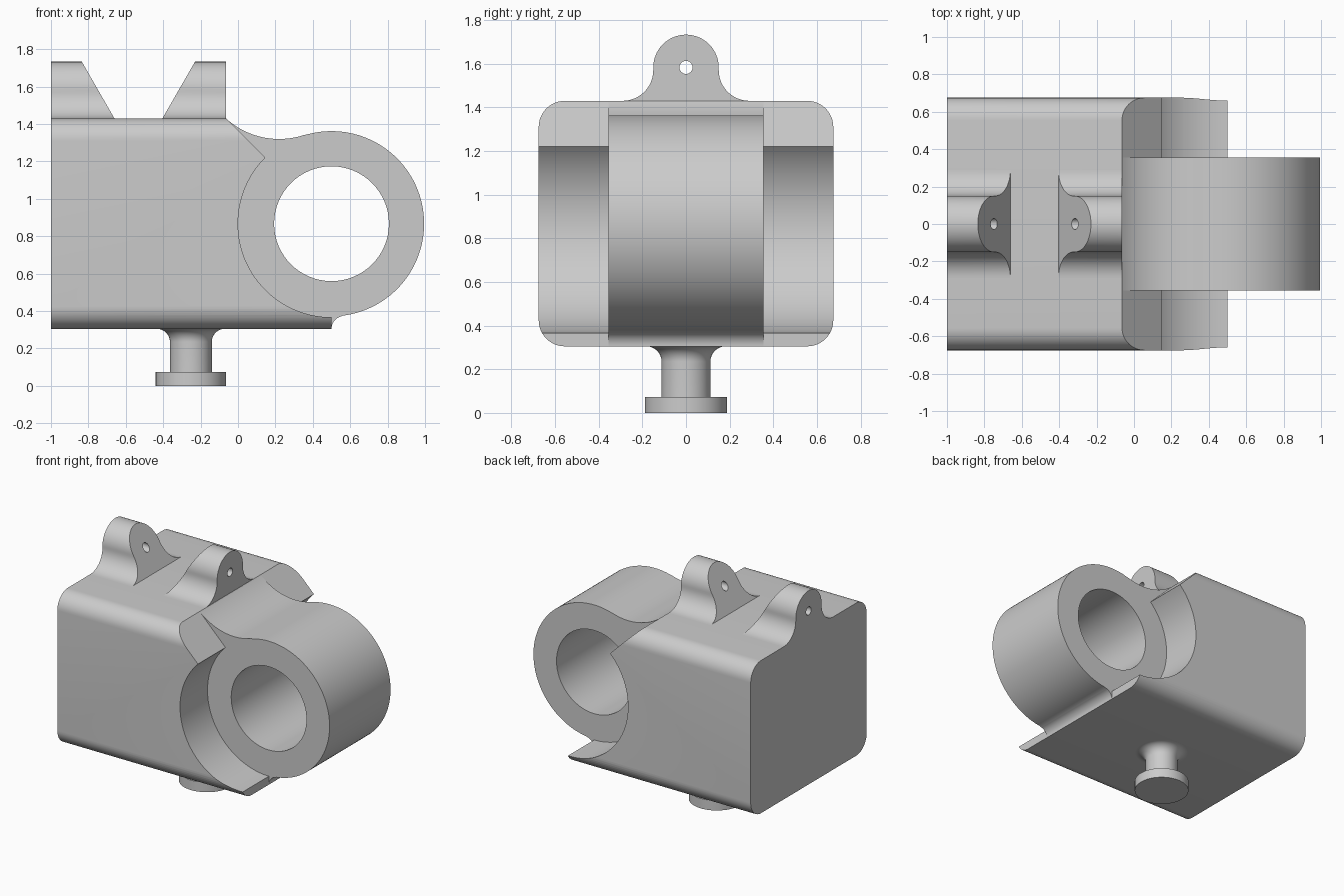
import bpy, bmesh
from math import sin, cos, radians, atan2, degrees
from mathutils import Vector

if "Cube" in bpy.data.objects:
    bpy.data.objects.remove(bpy.data.objects["Cube"], do_unlink=True)

grey = bpy.data.materials.new("light grey")
grey.use_nodes = True
GREY = (0.6, 0.6, 0.6, 1)
grey.diffuse_color = GREY
grey.node_tree.nodes["Principled BSDF"].inputs["Base Color"].default_value = GREY


def arc(cx, cy, r, a, b, n=24):
    """Points on an arc from angle a to angle b, in degrees."""
    steps = [radians(a + (b - a) * i / n) for i in range(n + 1)]
    return [(cx + r * cos(t), cy + r * sin(t)) for t in steps]


def prism(name, near, far):
    """Solid joining two matching outlines."""
    bm = bmesh.new()
    a = [bm.verts.new(p) for p in near]
    b = [bm.verts.new(p) for p in far]
    bm.faces.new(a)
    bm.faces.new(b[::-1])
    for i in range(len(a)):
        j = (i + 1) % len(a)
        bm.faces.new((a[j], a[i], b[i], b[j]))
    bmesh.ops.recalc_face_normals(bm, faces=bm.faces)
    mesh = bpy.data.meshes.new(name)
    bm.to_mesh(mesh)
    bm.free()
    mesh.materials.append(grey)
    ob = bpy.data.objects.new(name, mesh)
    bpy.context.collection.objects.link(ob)
    return ob


def along_y(name, outline, half):
    return prism(name, [(x, -half, z) for x, z in outline], [(x, half, z) for x, z in outline])


def along_x(name, outline, x0, x1):
    """x0 and x1 give the end position as functions of height."""
    return prism(name, [(x0(z), y, z) for y, z in outline], [(x1(z), y, z) for y, z in outline])


def activate(ob):
    bpy.ops.object.select_all(action='DESELECT')
    ob.select_set(True)
    bpy.context.view_layer.objects.active = ob


def boolean(ob, cutter, operation):
    cutter.hide_render = True
    mod = ob.modifiers.new("cut", 'BOOLEAN')
    mod.object, mod.operation, mod.solver = cutter, operation, 'EXACT'
    activate(ob)
    bpy.ops.object.modifier_apply(modifier=mod.name)
    bpy.data.objects.remove(cutter, do_unlink=True)


def smooth(ob):
    activate(ob)
    bpy.ops.object.shade_smooth_by_angle(angle=radians(30))


# Main dimensions
BOTTOM, TOP, HALF = 0.305, 1.43, 0.675
RX, RZ, RING = 0.5, 0.867, 0.495
BACK, SHOULDER = -1.0, -0.065

# Body: rounded block trimmed by a side silhouette with a round pocket
r = 0.12
section = []
for sy, sz, a in ((1, 1, 0), (-1, 1, 90), (-1, -1, 180), (1, -1, 270)):
    cz = TOP - r if sz > 0 else BOTTOM + r
    section += arc(sy * (HALF - r), cz, r, a, a + 90, 12)
body = along_x("body", section, lambda z: BACK, lambda z: 0.7)
silhouette = [(-1.2, 0.1), (RX, 0.1)] + arc(RX, RZ, 0.5, 270, 135, 48)
silhouette += [(SHOULDER - 0.2, TOP + 0.2), (-1.2, TOP + 0.2)]
boolean(body, along_y("body_trim", silhouette, 1), 'INTERSECT')
smooth(body)

# Bearing ring, blended into the body by fillets above and below
fx, fz, fr = 0.22, 1.744, 0.424
bx, bz, br = 0.569, BOTTOM, 0.069
top_angle = degrees(atan2(fz - RZ, fx - RX))
low_angle = degrees(atan2(bz - RZ, bx - RX))
start = degrees(atan2(TOP - fz, SHOULDER - fx))
ring = arc(fx, fz, fr, start, top_angle - 180)
ring += arc(RX, RZ, RING, top_angle, low_angle, 72)[1:]
ring += arc(bx, bz, br, low_angle + 180, 180, 12)[1:]
ring += arc(RX, RZ, 0.53, 262, 143, 30) + [(-0.1, 1.35)]
bearing = along_y("bearing_ring", ring, 0.355)
boolean(bearing, along_y("bore", arc(RX, RZ, 0.307, 0, 354.375, 63), 1), 'DIFFERENCE')
smooth(bearing)

# Two drilled lugs on top, with sloping faces turned towards each other
lug_z, lug_r, blend = 1.583, 0.15, 0.14
right_half = arc(lug_r + blend, TOP + blend, blend, 270, 180, 16)
right_half += arc(0, lug_z, lug_r, 0, 90, 20)
lug = right_half + [(-y, z) for y, z in right_half[-2::-1]]
lug += [(-lug_r - blend, TOP - 0.01), (lug_r + blend, TOP - 0.01)]
for name, flat, sign in (("rear_lug", BACK, 1), ("front_lug", SHOULDER, -1)):
    slope = lambda z: flat + sign * (0.165 + (1.733 - z) * 0.575)
    ob = along_x(name, lug, lambda z: flat, slope)
    pin = along_x("pin_hole", arc(0, lug_z, 0.03, 0, 345, 23), lambda z: -2, lambda z: 2)
    boolean(ob, pin, 'DIFFERENCE')
    smooth(ob)

# Foot knob: turned profile of disc, stem and flare
profile = [(0, 0), (0.188, 0), (0.188, 0.073), (0.112, 0.073)]
profile += arc(0.182, BOTTOM - 0.07, 0.07, 180, 90, 12) + [(0.182, 0.315), (0, 0.315)]
bm = bmesh.new()
points = [bm.verts.new((x, 0, z)) for x, z in profile]
edges = [bm.edges.new(pair) for pair in zip(points, points[1:])]
bmesh.ops.spin(bm, geom=points + edges, cent=(0, 0, 0), axis=(0, 0, 1),
               angle=radians(360), steps=64)
bmesh.ops.remove_doubles(bm, verts=bm.verts, dist=0.0005)
bmesh.ops.recalc_face_normals(bm, faces=bm.faces)
mesh = bpy.data.meshes.new("foot_knob")
bm.to_mesh(mesh)
bm.free()
mesh.materials.append(grey)
knob = bpy.data.objects.new("foot_knob", mesh)
knob.location = Vector((-0.252, 0, 0))
bpy.context.collection.objects.link(knob)
smooth(knob)
